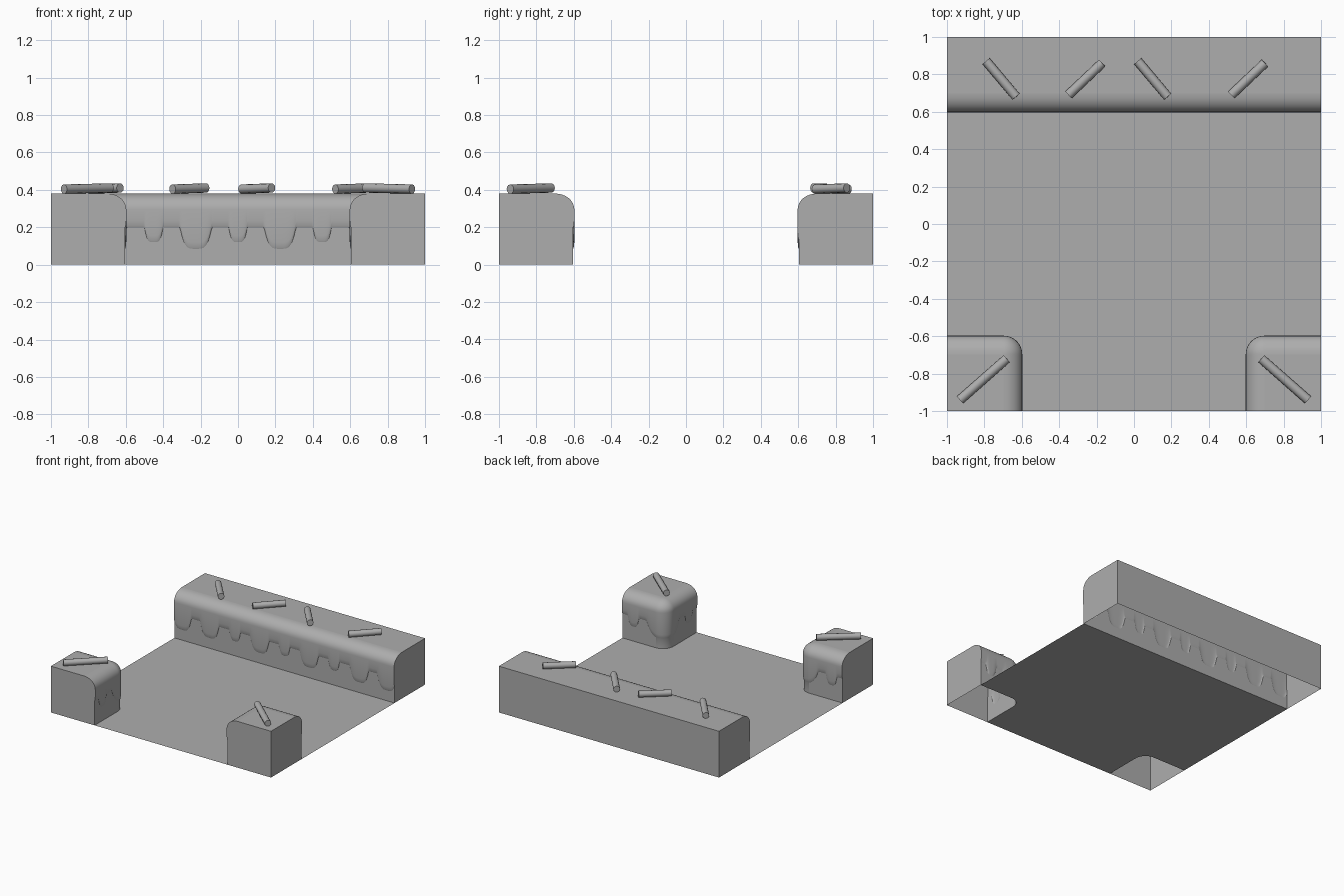
import bpy, bmesh
from math import sin, cos, pi
from mathutils import Vector

cube = bpy.data.objects.get("Cube")
if cube:
    bpy.data.objects.remove(cube)

GREY = (0.42, 0.42, 0.42, 1)
grey = bpy.data.materials.new("mid_grey")
grey.use_nodes = True
grey.diffuse_color = GREY
grey.node_tree.nodes["Principled BSDF"].inputs["Base Color"].default_value = GREY

TOP = 0.38      # height of the blocks
EDGE = 0.597    # distance of the inner block faces from the centre
R = 0.1         # rounding of the icing in plan
DROP = 0.085    # height of the rounded shoulder
INSET = 0.006   # how far the wall sits behind the icing
HEM = 0.2       # height of the icing's lower edge between drips


def finish(bm, name):
    for e in bm.edges:
        e.smooth = e.calc_face_angle(0) < 0.7
    mesh = bpy.data.meshes.new(name)
    bm.to_mesh(mesh)
    bm.free()
    mesh.materials.append(grey)
    obj = bpy.data.objects.new(name, mesh)
    bpy.context.scene.collection.objects.link(obj)
    return obj


def hem_height(s, drips):
    """Lower edge of the icing at distance s along its path."""
    z = HEM
    for centre, half, bottom in drips:
        d = abs(s - centre) / half
        if d < 1:
            z = min(z, HEM - (HEM - bottom) * (1 - d ** 4))
    return z


def column(p, n, hem):
    """Wall, icing lip and rounded shoulder above one path point."""
    profile = [(-INSET, 0), (-INSET, hem), (-0.003, hem + 0.008), (0, hem + 0.035)]
    for i in range(9):
        a = i / 8 * pi / 2
        profile.append((R * (cos(a) - 1), TOP - DROP + DROP * sin(a)))
    return [(p.x + n.x * o, p.y + n.y * o, z) for o, z in profile]


def iced_block(name, path, drips, outer):
    """Open-bottomed block: swept icing face, flat top, ends and outer sides."""
    bm = bmesh.new()
    cols = [[bm.verts.new(c) for c in column(p, n, hem_height(s, drips))] for s, p, n in path]
    for (_, _, na), (_, _, nb), a, b in zip(path, path[1:], cols, cols[1:]):
        for i in range(len(a) - 1):
            face = bm.faces.new((a[i], b[i], b[i + 1], a[i + 1]))
            # straight walls stay flat, icing and bends are smooth
            face.smooth = i > 0 or na != nb
    # flat top, ends and outer sides
    low = [bm.verts.new((x, y, 0)) for x, y in outer]
    high = [bm.verts.new((x, y, TOP)) for x, y in outer]
    bm.faces.new([c[-1] for c in cols] + high)
    bm.faces.new(cols[-1] + [high[0], low[0]])
    bm.faces.new(cols[0] + [high[-1], low[-1]])
    for i in range(len(outer) - 1):
        bm.faces.new((low[i], low[i + 1], high[i + 1], high[i]))
    bmesh.ops.remove_doubles(bm, verts=bm.verts, dist=0.0005)
    bmesh.ops.recalc_face_normals(bm, faces=bm.faces)
    return finish(bm, name)


def straight(start, end, normal, s0, steps):
    a, b, n = Vector(start), Vector(end), Vector(normal)
    return [(s0 + (b - a).length * i / steps, a.lerp(b, i / steps), n) for i in range(steps + 1)]


def corner_path(side):
    """Path round the inner corner of a front block."""
    run, c, bend = 1 - EDGE - R, EDGE + R, R * pi / 2
    path = straight((side, -EDGE), (side * c, -EDGE), (0, 1), 0, 30)
    for i in range(1, 16):
        a = pi / 2 + pi / 2 * i / 16
        n = Vector((-side * cos(a), sin(a))) * 1
        n.x = side * cos(a)
        path.append((run + bend * i / 16, Vector((side * c, -c)) + n * R, n))
    return path + straight((side * EDGE, -c), (side * EDGE, -1), (-side, 0), run + bend, 30)


# Back block with alternating large and small drips
back_drips = [(1 + x, 0.085, 0.085) for x in (-0.93, -0.68, -0.225, 0.225, 0.68, 0.93)]
back_drips += [(1 + x, 0.05, 0.12) for x in (-0.45, 0, 0.45)]
iced_block("back_block", straight((-1, EDGE), (1, EDGE), (0, -1), 0, 320),
           back_drips, [(1, 1), (-1, 1)])

# Front corner blocks with a large drip on the rounded corner
corner_drips = [(0.38, 0.16, 0.08), (0.1, 0.05, 0.12), (0.66, 0.05, 0.12)]
for side, label in ((1, "left"), (-1, "right")):
    iced_block("front_block_" + label, corner_path(side), corner_drips, [(side, -1)])

# Floor sheet between the blocks
bm = bmesh.new()
outline = [(1, EDGE + INSET), (-1, EDGE + INSET)]
outline += [tuple(p - n * INSET) for s, p, n in corner_path(-1)]
outline += [tuple(p - n * INSET) for s, p, n in reversed(corner_path(1))]
bm.faces.new([bm.verts.new((x, y, 0)) for x, y in outline])
bm.normal_update()
for f in bm.faces:
    if f.normal.z < 0:
        f.normal_flip()
finish(bm, "floor")

# Sprinkles lying on the block tops
sprinkles = [((-0.79, 0.87), (-0.63, 0.68)), ((-0.35, 0.69), (-0.17, 0.86)),
             ((0.02, 0.87), (0.18, 0.68)), ((0.52, 0.69), (0.70, 0.86)),
             ((-0.93, -0.94), (-0.68, -0.72)), ((0.93, -0.94), (0.68, -0.72))]
for i, (a, b) in enumerate(sprinkles):
    a, b = Vector((*a, 0.404)), Vector((*b, 0.41))
    bm = bmesh.new()
    bmesh.ops.create_cone(bm, cap_ends=True, segments=12, radius1=0.025, radius2=0.025,
                          depth=(b - a).length)
    for f in bm.faces:
        f.smooth = len(f.verts) == 4
    obj = finish(bm, f"sprinkle_{i + 1}")
    obj.location = (a + b) / 2
    obj.rotation_mode = 'QUATERNION'
    obj.rotation_quaternion = (b - a).to_track_quat('Z', 'Y')
